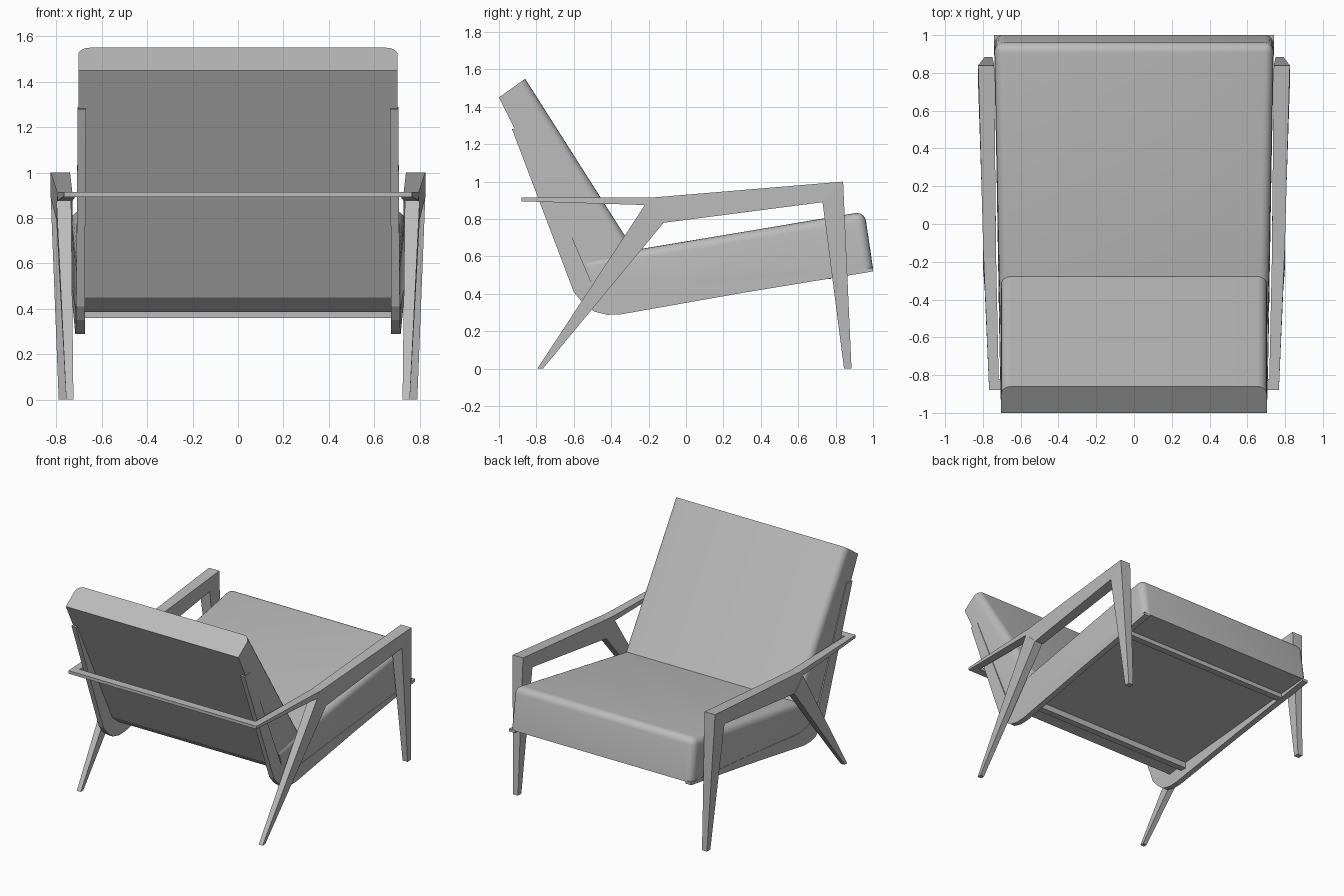
import bpy, bmesh

default_cube = bpy.data.objects.get("Cube")
if default_cube:
    bpy.data.objects.remove(default_cube, do_unlink=True)

# Single flat colour shared by every part
grey = bpy.data.materials.new("light_grey")
grey.use_nodes = True
tone = (0.5, 0.5, 0.5, 1)
grey.diffuse_color = tone
grey.node_tree.nodes["Principled BSDF"].inputs["Base Color"].default_value = tone


def finish(name, bm, smooth=False, mirrored=False):
    """Turn a bmesh into a named object with the shared material."""
    bmesh.ops.recalc_face_normals(bm, faces=bm.faces)
    mesh = bpy.data.meshes.new(name)
    bm.to_mesh(mesh)
    bm.free()
    mesh.materials.append(grey)
    obj = bpy.data.objects.new(name, mesh)
    bpy.context.collection.objects.link(obj)
    if mirrored:
        obj.modifiers.new("both_sides", "MIRROR")
    if smooth:
        bpy.ops.object.select_all(action="DESELECT")
        obj.select_set(True)
        bpy.context.view_layer.objects.active = obj
        bpy.ops.object.shade_smooth_by_angle(angle=0.6)
    return obj


def beam(name, sections, smooth=False):
    """Loft a four-sided bar; a section is (outer yz, inner yz, inner x, outer x)."""
    bm = bmesh.new()
    rings = []
    for a, b, x_in, x_out in sections:
        corners = [(x_in, *a), (x_out, *a), (x_out, *b), (x_in, *b)]
        rings.append([bm.verts.new(c) for c in corners])
    for low, high in zip(rings, rings[1:]):
        for k in range(4):
            n = (k + 1) % 4
            bm.faces.new((low[k], low[n], high[n], high[k]))
    bm.faces.new(rings[0])
    bm.faces.new(rings[-1])
    return finish(name, bm, smooth, mirrored=True)


def cushion(name, profile, half_width, round_sides, round_across, radius):
    """Extrude a side profile across x and round the chosen edges."""
    bm = bmesh.new()
    left = [bm.verts.new((half_width(y), y, z)) for y, z in profile]
    right = [bm.verts.new((-half_width(y), y, z)) for y, z in profile]
    count = len(profile)
    bm.faces.new(left)
    bm.faces.new(right)
    for i in range(count):
        n = (i + 1) % count
        bm.faces.new((left[i], left[n], right[n], right[i]))
    edges = [bm.edges.get((left[i], right[i])) for i in round_across]
    for side in (left, right):
        edges += [bm.edges.get((side[i], side[(i + 1) % count])) for i in round_sides]
    bmesh.ops.bevel(bm, geom=edges, offset=radius, segments=5, profile=0.5,
                    affect="EDGES", clamp_overlap=True)
    return finish(name, bm, smooth=True)


def crossbar(name, y, z, half_width, depth, height):
    """Straight bar running from side to side, centred on y and z."""
    bm = bmesh.new()
    bmesh.ops.create_cube(bm, size=1)
    for v in bm.verts:
        v.co = (v.co.x * 2 * half_width, y + v.co.y * depth, z + v.co.z * height)
    return finish(name, bm)


# Seat cushion, a little wider at the front, rounded on top and front
cushion("seat_cushion",
        [(-.42, .385), (1, .535), (.955, .84), (-.54, .59), (-.5, .45)],
        lambda y: .72 + .02 * y, round_sides=(1, 2), round_across=(2,), radius=.05)

# Reclined back cushion, rounded along its two front side edges
cushion("back_cushion",
        [(-.5, .45), (-.25, .59), (-.86, 1.55), (-1, 1.45)],
        lambda y: .703, round_sides=(1,), round_across=(), radius=.05)

# Bent side rails carrying the seat and the back
beam("side_rails", [
    ((1, .52), (1, .54), .695, .742),
    ((.3, .405), (.3, .47), .685, .728),
    ((-.35, .29), (-.3, .4), .675, .717),
    ((-.42, .288), (-.36, .41), .675, .716),
    ((-.49, .305), (-.42, .42), .675, .715),
    ((-.55, .35), (-.47, .44), .675, .714),
    ((-.6, .41), (-.51, .47), .675, .713),
    ((-.93, 1.28), (-.86, 1.29), .67, .706),
])

# Front legs turning into the armrests
beam("front_legs_and_arms", [
    ((.885, 0), (.845, 0), .75, .79),
    ((.84, 1), (.73, .89), .74, .825),
    ((-.18, .915), (-.12, .78), .73, .797),
    ((-.22, .875), (-.2, .855), .73, .795),
])

# Slanted rear legs
beam("rear_legs", [
    ((-.795, 0), (-.765, 0), .725, .757),
    ((-.22, .875), (-.12, .78), .735, .8),
])

# Thin arm extensions reaching behind the back
beam("arm_extensions", [
    ((-.18, .915), (-.22, .875), .73, .796),
    ((-.88, .915), (-.88, .895), .715, .767),
])

# Bars across the width
crossbar("rear_arm_bar", -.85, .904, .765, .06, .022)
crossbar("rear_seat_bar", -.27, .382, .68, .05, .045)
crossbar("front_seat_bar", .75, .5, .7, .05, .04)
